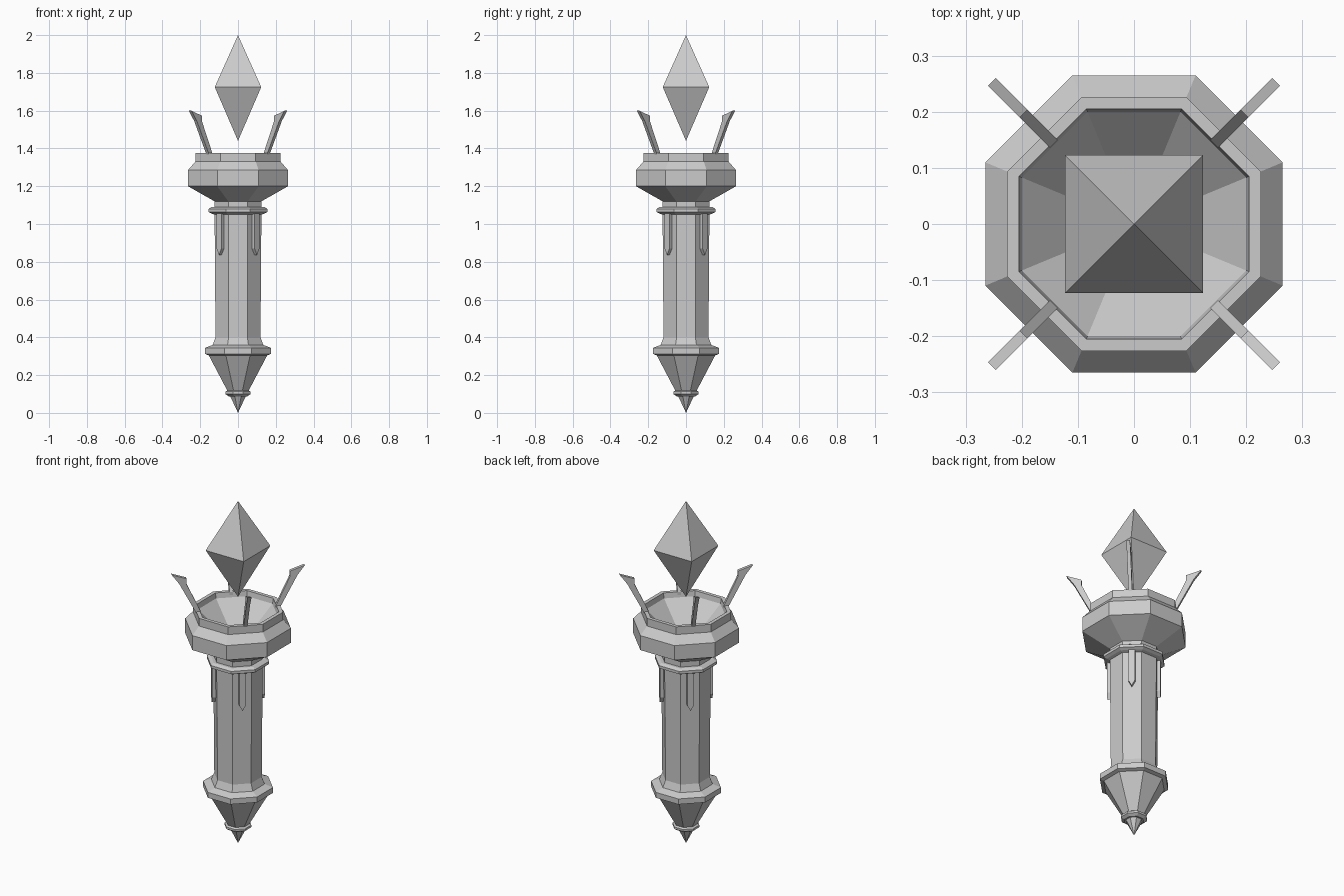
import bpy, bmesh, math
from mathutils import Matrix, Vector

if "Cube" in bpy.data.objects:
    bpy.data.objects.remove(bpy.data.objects["Cube"], do_unlink=True)

GREY = (0.6, 0.6, 0.6, 1)
stone = bpy.data.materials.new("plain grey")
stone.use_nodes = True
stone.diffuse_color = GREY
stone.node_tree.nodes["Principled BSDF"].inputs["Base Color"].default_value = GREY


def finish(name, bm):
    bmesh.ops.remove_doubles(bm, verts=bm.verts, dist=1e-5)
    bmesh.ops.recalc_face_normals(bm, faces=bm.faces)
    mesh = bpy.data.meshes.new(name)
    bm.to_mesh(mesh)
    bm.free()
    mesh.materials.append(stone)
    obj = bpy.data.objects.new(name, mesh)
    bpy.context.collection.objects.link(obj)
    return obj


def lathe(name, profile, sides=8):
    """Flat-sided turning; profile holds (half width across flats, height)."""
    bm = bmesh.new()
    step = math.tau / sides
    rings = []
    for half, z in profile:
        r = half / math.cos(step / 2)
        rings.append([bm.verts.new((r * math.cos((i + 0.5) * step),
                                    r * math.sin((i + 0.5) * step), z))
                      for i in range(sides)])
    for low, high in zip(rings, rings[1:]):
        for i in range(sides):
            j = (i + 1) % sides
            bm.faces.new((low[i], low[j], high[j], high[i]))
    for ring, (half, z) in ((rings[0], profile[0]), (rings[-1], profile[-1])):
        if half > 0:
            bm.faces.new(ring)
    return finish(name, bm)


def prism(name, outline, offset, turn):
    """Extrude an outline along offset, then turn it about the z axis."""
    bm = bmesh.new()
    face = bm.faces.new([bm.verts.new(p) for p in outline])
    new = bmesh.ops.extrude_face_region(bm, geom=[face], use_keep_orig=True)
    moved = [v for v in new["geom"] if isinstance(v, bmesh.types.BMVert)]
    bmesh.ops.translate(bm, verts=moved, vec=Vector(offset))
    bmesh.ops.rotate(bm, verts=bm.verts, cent=(0, 0, 0),
                     matrix=Matrix.Rotation(turn, 3, 'Z'))
    return finish(name, bm)


# Pointed foot, pommel and handle
lathe("foot_spike", [(0, 0), (0.042, 0.09)])
lathe("foot_collar", [(0.05, 0.088), (0.067, 0.1), (0.067, 0.112), (0.055, 0.12)])
lathe("pommel", [(0.055, 0.115), (0.155, 0.305), (0.175, 0.312),
                 (0.175, 0.344), (0.134, 0.36), (0.119, 0.4)])
lathe("handle", [(0.119, 0.4), (0.124, 1.06)])
lathe("neck_ring", [(0.124, 1.05), (0.14, 1.055), (0.156, 1.064),
                    (0.156, 1.08), (0.14, 1.09), (0.12, 1.09)])
lathe("neck", [(0.124, 1.085), (0.124, 1.12)])

# Hollow bowl, outside and inside in one profile
lathe("bowl", [(0.124, 1.12), (0.265, 1.2), (0.265, 1.285), (0.226, 1.33),
               (0.226, 1.375), (0.205, 1.375), (0.2, 1.345), (0.08, 1.22)])

# Floating crystal
lathe("crystal", [(0, 1.44), (0.123, 1.725), (0, 2.0)], sides=4)

# Hooked prongs on the rim and pointed drops below the ring, on the diagonals
PRONG = [(0.202, 1.34), (0.202, 1.375), (0.278, 1.54), (0.278, 1.572),
         (0.358, 1.6), (0.318, 1.545), (0.225, 1.365), (0.222, 1.34)]
DROP = [(-0.018, 1.06), (-0.018, 0.87), (0, 0.837), (0.018, 0.87), (0.018, 1.06)]
for k, corner in enumerate(("back_left", "back_right", "front_right", "front_left")):
    turn = math.radians(45 + 90 * k)
    prism("prong_" + corner, [(d, -0.01, z) for d, z in PRONG], (0, 0.02, 0), turn)
    prism("drop_" + corner, [(0.112, w, z) for w, z in DROP], (0.03, 0, 0), turn)
